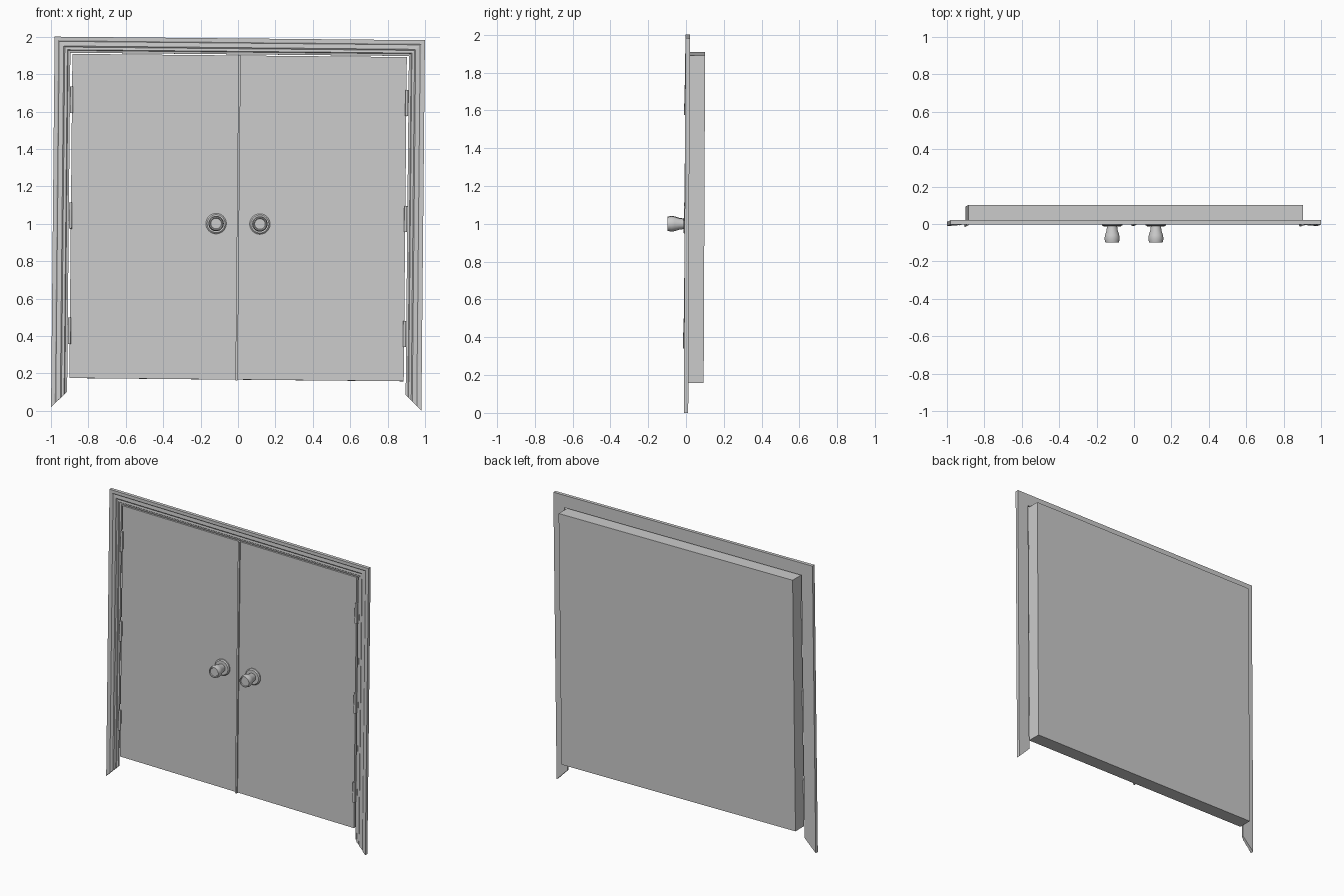
import bpy, bmesh, math
from mathutils import Matrix, Vector

cube = bpy.data.objects.get("Cube")
if cube:
    bpy.data.objects.remove(cube, do_unlink=True)

grey = bpy.data.materials.new("plain grey")
grey.use_nodes = True
color = (0.6, 0.6, 0.6, 1)
grey.diffuse_color = color
grey.node_tree.nodes["Principled BSDF"].inputs["Base Color"].default_value = color

# The whole doorway leans very slightly
pivot = Vector((0, 0, 1))
LEAN = (Matrix.Translation(pivot) @ Matrix.Rotation(math.radians(0.55), 4, 'Y')
        @ Matrix.Rotation(math.radians(-0.25), 4, 'X') @ Matrix.Translation(-pivot))


def finish(name, bm, smooth=False):
    bmesh.ops.recalc_face_normals(bm, faces=bm.faces)
    bm.transform(LEAN)
    mesh = bpy.data.meshes.new(name)
    bm.to_mesh(mesh)
    bm.free()
    mesh.materials.append(grey)
    obj = bpy.data.objects.new(name, mesh)
    bpy.context.collection.objects.link(obj)
    if smooth:
        bpy.ops.object.select_all(action='DESELECT')
        obj.select_set(True)
        bpy.context.view_layer.objects.active = obj
        bpy.ops.object.shade_smooth_by_angle(angle=math.radians(35))
    return obj


def box(name, low, high):
    bm = bmesh.new()
    low, high = Vector(low), Vector(high)
    size = high - low
    bmesh.ops.create_cube(bm, size=1, matrix=Matrix.Translation((low + high) / 2)
                          @ Matrix.Diagonal((*size, 1)))
    return finish(name, bm)


def cylinder(name, centre, radius, depth, sides):
    bm = bmesh.new()
    bmesh.ops.create_cone(bm, cap_ends=True, segments=sides, radius1=radius,
                          radius2=radius, depth=depth,
                          matrix=Matrix.Translation(centre))
    return finish(name, bm, True)


# Casing: stepped moulding profile (outward distance, y) with mitred corners
INNER, HEAD, FOOT = 0.905, 1.906, 0.0945
profile = [(0, 0.016), (0, 0.004), (0.012, 0.002), (0.016, -0.003),
           (0.03, -0.001), (0.036, -0.005), (0.06, -0.003), (0.066, -0.007),
           (0.085, -0.007), (0.085, 0.016)]
bm = bmesh.new()
rings = []
for side, top in ((-1, False), (-1, True), (1, True), (1, False)):
    rings.append([bm.verts.new((side * (INNER + d), y, HEAD + d if top else FOOT - d))
                  for d, y in profile])
n = len(profile)
for a, b in zip(rings, rings[1:]):
    for i in range(n):
        j = (i + 1) % n
        bm.faces.new((a[i], a[j], b[j], b[i]))
bm.faces.new(rings[0])
bm.faces.new(rings[-1])
finish("door_casing", bm)

# Door block and the strip covering the meeting edges
box("door_block", (-0.894, 0.002, 0.167), (0.894, 0.097, 1.9))
box("centre_strip", (-0.006, -0.008, 0.163), (0.006, 0.004, 1.902))

# Turned knobs with round backplates, profile as (radius, y)
knob_profile = [(0, 0.003), (0.055, 0.003), (0.055, -0.006), (0.048, -0.012),
                (0.027, -0.012), (0.03, -0.035), (0.038, -0.06), (0.041, -0.078),
                (0.036, -0.099), (0.031, -0.099), (0.028, -0.094), (0, -0.094)]
for side, label in ((-1, "right"), (1, "left")):
    bm = bmesh.new()
    verts = [bm.verts.new((r, y, 0)) for r, y in knob_profile]
    edges = [bm.edges.new(pair) for pair in zip(verts, verts[1:])]
    bmesh.ops.spin(bm, geom=verts + edges, cent=(0, 0, 0), axis=(0, 1, 0),
                   angle=math.tau, steps=32)
    bmesh.ops.remove_doubles(bm, verts=bm.verts, dist=0.0001)
    bm.transform(Matrix.Translation((side * 0.117, 0, 1)))
    finish(label + "_knob", bm, True)

    # Hinges: barrel plus a leaf bridging the gap
    for level, z in (("top", 1.655), ("middle", 1.035), ("bottom", 0.42)):
        x = side * 0.896
        cylinder(f"{label}_{level}_hinge_barrel", (x, -0.004, z), 0.008, 0.14, 12)
        box(f"{label}_{level}_hinge_leaf", (x - 0.006, -0.002, z - 0.068),
            (x + 0.01, 0.008, z + 0.068))
